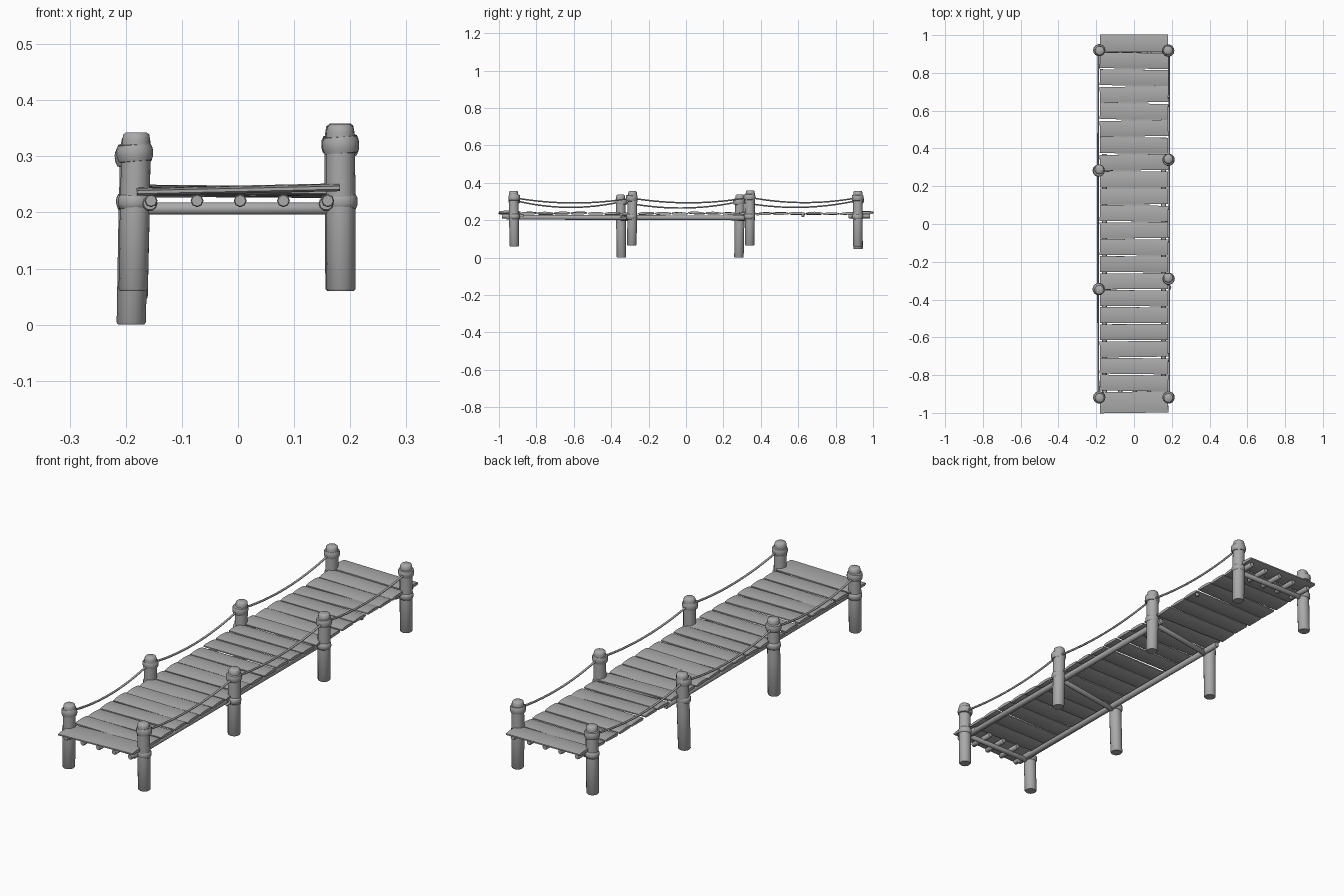
import bpy, bmesh, math, random
from mathutils import Vector, Matrix

if "Cube" in bpy.data.objects:
    bpy.data.objects.remove(bpy.data.objects["Cube"])

random.seed(4)
wood = bpy.data.materials.new("weathered grey")
wood.diffuse_color = (0.4, 0.4, 0.4, 1)
wood.use_nodes = True
wood.node_tree.nodes["Principled BSDF"].inputs["Base Color"].default_value = wood.diffuse_color


def finish(name, bm, angle=50):
    bmesh.ops.recalc_face_normals(bm, faces=bm.faces)
    me = bpy.data.meshes.new(name)
    bm.to_mesh(me)
    bm.free()
    me.materials.append(wood)
    ob = bpy.data.objects.new(name, me)
    bpy.context.collection.objects.link(ob)
    bpy.ops.object.select_all(action='DESELECT')
    ob.select_set(True)
    bpy.context.view_layer.objects.active = ob
    bpy.ops.object.shade_smooth_by_angle(angle=math.radians(angle))
    return ob


def lathe(name, profile, loc, lean=(0, 0), sides=14):
    """Closed solid turned from (radius, z) pairs."""
    bm = bmesh.new()
    rings = []
    for r, z in profile:
        rings.append([bm.verts.new((r * math.cos(a) + lean[0] * z, r * math.sin(a) + lean[1] * z, z))
                      for a in (2 * math.pi * i / sides for i in range(sides))])
    for a, b in zip(rings, rings[1:]):
        for i in range(sides):
            j = (i + 1) % sides
            bm.faces.new((a[i], a[j], b[j], b[i]))
    bm.faces.new(rings[0][::-1])
    bm.faces.new(rings[-1])
    bm.transform(Matrix.Translation(loc))
    return finish(name, bm)


def log(name, a, b, r, sides=10):
    """Round log between two points, with softened ends."""
    a, b = Vector(a), Vector(b)
    d = b - a
    n = d.length
    ob = lathe(name, [(r * .85, 0), (r, r * .25), (r, n - r * .25), (r * .85, n)], (0, 0, 0), sides=sides)
    ob.data.transform(Matrix.Translation(a) @ d.to_track_quat('Z', 'Y').to_matrix().to_4x4())
    return ob


def rope(name, points, r):
    cu = bpy.data.curves.new(name, 'CURVE')
    cu.dimensions = '3D'
    cu.bevel_depth = r
    cu.bevel_resolution = 1
    cu.use_fill_caps = True
    sp = cu.splines.new('POLY')
    sp.points.add(len(points) - 1)
    for p, co in zip(sp.points, points):
        p.co = (*co, 1)
    sp.use_smooth = True
    cu.materials.append(wood)
    ob = bpy.data.objects.new(name, cu)
    bpy.context.collection.objects.link(ob)


def plank(name, y, z, width, thick, yaw=0, pitch=0, roll=0):
    """Board with a softly crowned section, lying across the walkway."""
    bm = bmesh.new()
    w, t = width / 2, thick / 2
    section = [(-w, -t * .5), (-w * .85, -t), (w * .85, -t), (w, -t * .5),
               (w, t * .3), (w * .6, t * .8), (0, t), (-w * .6, t * .8), (-w, t * .3)]
    ends = [[bm.verts.new((x, py, pz)) for py, pz in section] for x in (-.181, .181)]
    n = len(section)
    for i in range(n):
        j = (i + 1) % n
        bm.faces.new((ends[0][i], ends[0][j], ends[1][j], ends[1][i]))
    bm.faces.new(ends[0])
    bm.faces.new(ends[1][::-1])
    bm.transform(Matrix.Translation((0, y, z)) @ Matrix.Rotation(yaw, 4, 'Z')
                 @ Matrix.Rotation(roll, 4, 'Y') @ Matrix.Rotation(pitch, 4, 'X'))
    finish(name, bm)


# Posts: x, y, bottom, top
left = [(-.184, -.918, .06, .343), (-.187, -.345, 0, .336), (-.187, .283, 0, .336), (-.184, .92, .045, .343)]
right = [(.183, -.918, .06, .357), (.183, -.29, .065, .355), (.183, .34, .065, .359), (.181, .918, .06, .357)]
for side, posts in (("left", left), ("right", right)):
    for i, (x, y, lo, hi) in enumerate(posts):
        lean = (.02 if side == "left" else -.005, random.uniform(-.02, .02))
        h = hi - lo
        lathe(f"{side}_post_{i}",
              [(.023, 0), (.026, .004), (.0265, h * .5), (.026, h - .045), (.025, h - .015),
               (.023, h - .004), (.018, h)], (x - lean[0] * h / 2, y, lo), lean)
        # Bulging rope collar below the head, narrow lashing at deck level
        for label, z, r, half in (("collar", hi - .037, .0325, .016), ("lashing", .219, .030, .014)):
            ob = lathe(f"{side}_{label}_{i}",
                       [(.024, -half), (r - .003, -half * .9), (r, -half * .3), (r, half * .4),
                        (r - .003, half * .9), (.024, half)], (0, 0, 0))
            ob.data.transform(Matrix.Translation((x, y, z))
                              @ Matrix.Rotation(random.uniform(-.1, .1), 4, 'Y'))
    # Sagging hand ropes
    for i, (p, q) in enumerate(zip(posts, posts[1:])):
        sag = .034 if side == "left" else .027
        ox = math.copysign(.004, p[0])
        pts = []
        for k in range(17):
            t = k / 16
            c = Vector((p[0] + ox, p[1], p[3] - .037)).lerp(Vector((q[0] + ox, q[1], q[3] - .037)), t)
            pts.append((c.x, c.y, c.z - sag * 4 * t * (1 - t)))
        rope(f"{side}_hand_rope_{i}", pts, .0045)

# Deck boards, wide ones at both ends
plank("end_board_front", -.944, .241, .112, .014, roll=-.022, yaw=.012)
plank("end_board_back", .957, .241, .092, .014, roll=.01)
pitch_y = 1.797 / 20
for i in range(20):
    plank(f"deck_board_{i}", -.887 + pitch_y * (i + .5), .237 + random.uniform(-.002, .002),
          .084, .013, random.uniform(-.018, .018), random.uniform(-.05, .05), random.uniform(-.012, .012))

# Long side bearers under the first two bays
for side, x in (("left", -.157), ("right", .157)):
    log(f"{side}_bearer", (x, -.96, .216), (x, .37, .212), .0135)

# Cross logs joining each pair of posts
for i, (a, b) in enumerate(zip(left, right)):
    log(f"cross_log_{i}", (a[0] + .01, a[1], .207), (b[0] - .01, b[1], .207), .0115)

# Short joists under both ends
for i, x in enumerate((-.155, -.073, .004, .081, .16)):
    for end, s in (("front", -1), ("back", 1)):
        log(f"{end}_joist_{i}", (x, s * .87, .221), (x, s * .985, .221), .0115, 8)

# Loose peg and dangling lashing end
log("loose_peg", (.168, .625, .218), (.168, .625, .238), .008, 8)
rope("lashing_end", [(.183, -.32, .22), (.193, -.335, .222), (.186, -.35, .215)], .005)
